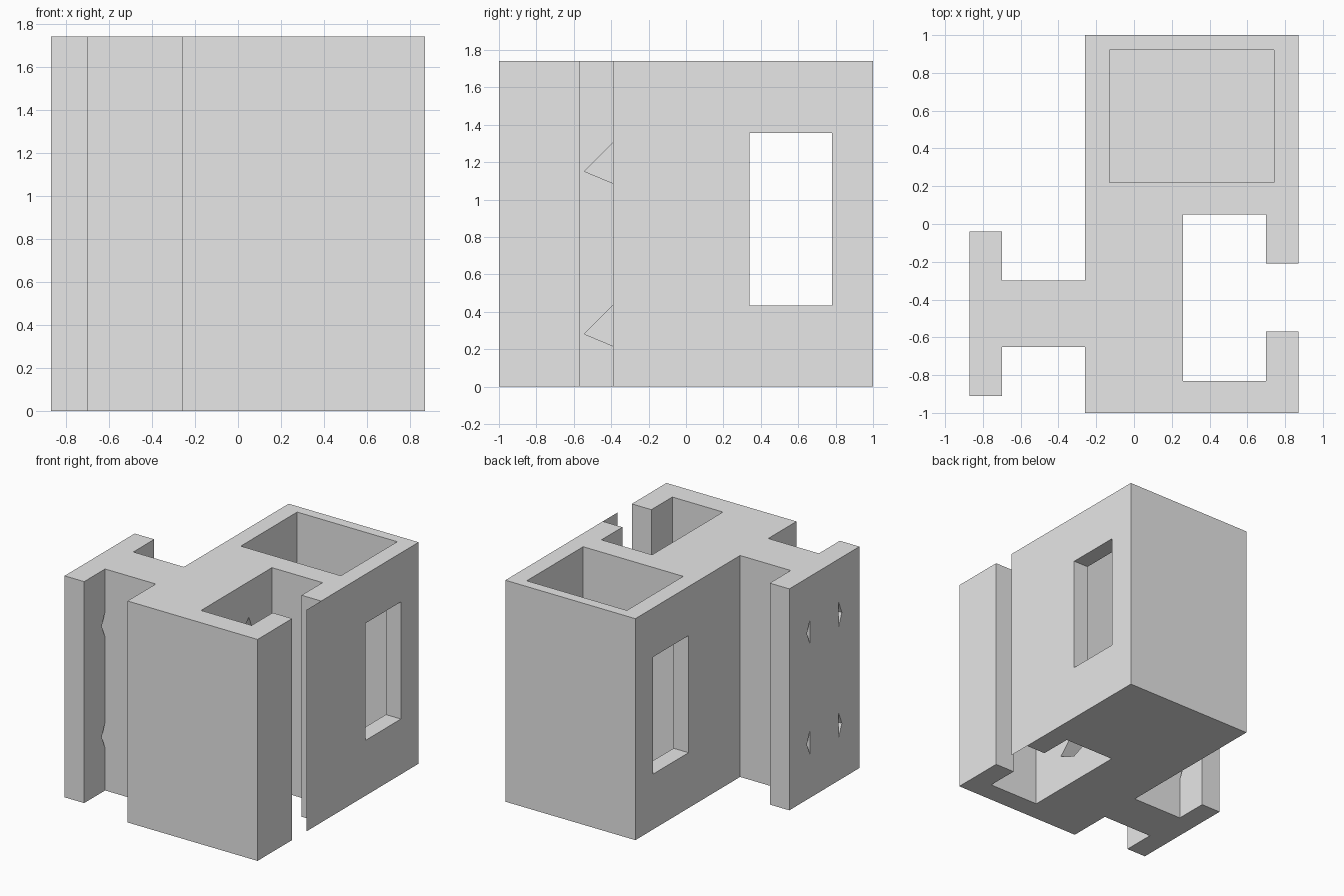
import bpy
import bmesh
from math import cos, sin, radians
from mathutils import Vector

cube = bpy.data.objects.get("Cube")
if cube:
    bpy.data.objects.remove(cube, do_unlink=True)

HEIGHT = 1.74
ROWS = (HEIGHT * 0.25, HEIGHT * 0.75)   # heights of the connector holes
RADIUS = HEIGHT / 8

grey = bpy.data.materials.new("light_grey")
grey.use_nodes = True
grey.diffuse_color = (0.8, 0.8, 0.8, 1)
grey.node_tree.nodes["Principled BSDF"].inputs["Base Color"].default_value = (0.8, 0.8, 0.8, 1)


def make_prism(name, points, sweep):
    """Flat polygon, pushed along the sweep vector when it is not zero."""
    bm = bmesh.new()
    face = bm.faces.new([bm.verts.new(p) for p in points])
    if sweep.length > 0:
        top = bmesh.ops.extrude_face_region(bm, geom=[face])
        verts = [g for g in top["geom"] if isinstance(g, bmesh.types.BMVert)]
        bmesh.ops.translate(bm, verts=verts, vec=sweep)
        bmesh.ops.recalc_face_normals(bm, faces=bm.faces)
    mesh = bpy.data.meshes.new(name)
    bm.to_mesh(mesh)
    bm.free()
    mesh.materials.append(grey)
    obj = bpy.data.objects.new(name, mesh)
    bpy.context.collection.objects.link(obj)
    return obj


def prism_x(name, x0, x1, yz):
    return make_prism(name, [(x0, y, z) for y, z in yz], Vector((x1 - x0, 0, 0)))


def rect(a0, a1, b0, b1):
    return [(a0, b0), (a1, b0), (a1, b1), (a0, b1)]


def cut(target, cutter):
    cutter.hide_render = True
    mod = target.modifiers.new("cut", "BOOLEAN")
    mod.operation = "DIFFERENCE"
    mod.solver = "EXACT"
    mod.object = cutter
    bpy.context.view_layer.objects.active = target
    bpy.ops.object.modifier_apply(modifier=mod.name)
    bpy.data.objects.remove(cutter, do_unlink=True)


# Body: block, T-shaped tongue on one side, matching slot on the other
plan = [(-0.26, -1), (0.87, -1), (0.87, -0.57), (0.7, -0.57), (0.7, -0.83),
        (0.26, -0.83), (0.26, 0.05), (0.7, 0.05), (0.7, -0.21), (0.87, -0.21),
        (0.87, 1), (-0.26, 1), (-0.26, -0.3), (-0.7, -0.3), (-0.7, -0.04),
        (-0.87, -0.04), (-0.87, -0.91), (-0.7, -0.91), (-0.7, -0.65), (-0.26, -0.65)]
body = make_prism("interlocking_block", [(x, y, 0) for x, y in plan], Vector((0, 0, HEIGHT)))

# Open-topped compartment with a window through both side walls
well = [(x, y, 0.087) for x, y in rect(-0.13, 0.74, 0.22, 0.92)]
cut(body, make_prism("well_cutter", well, Vector((0, 0, 2))))
cut(body, prism_x("window_cutter", -1, 1, rect(0.34, 0.78, 0.435, 1.355)))

for z in ROWS:
    # Half-octagon pockets in the slot wall
    half = [(-0.39 + RADIUS * cos(radians(a)), z + RADIUS * sin(radians(a)))
            for a in range(-135, 46, 45)]
    cut(body, prism_x("pocket_cutter", 0.09, 0.4, half))
    # Small triangular notches beside the web of the tongue
    for side in (-1, 1):
        base, tip = -0.475 + side * 0.176, -0.475 + side * RADIUS
        notch = [(base, z - 0.1), (tip, z), (base, z + 0.1)]
        cut(body, prism_x("notch_cutter", -1, -0.6, notch))

# Thin flap that half covers the slot mouth
flap = [(0.87, y, z) for y, z in rect(-0.39, -0.21, 0, HEIGHT)]
make_prism("slot_flap", flap, Vector((0, 0, 0)))
